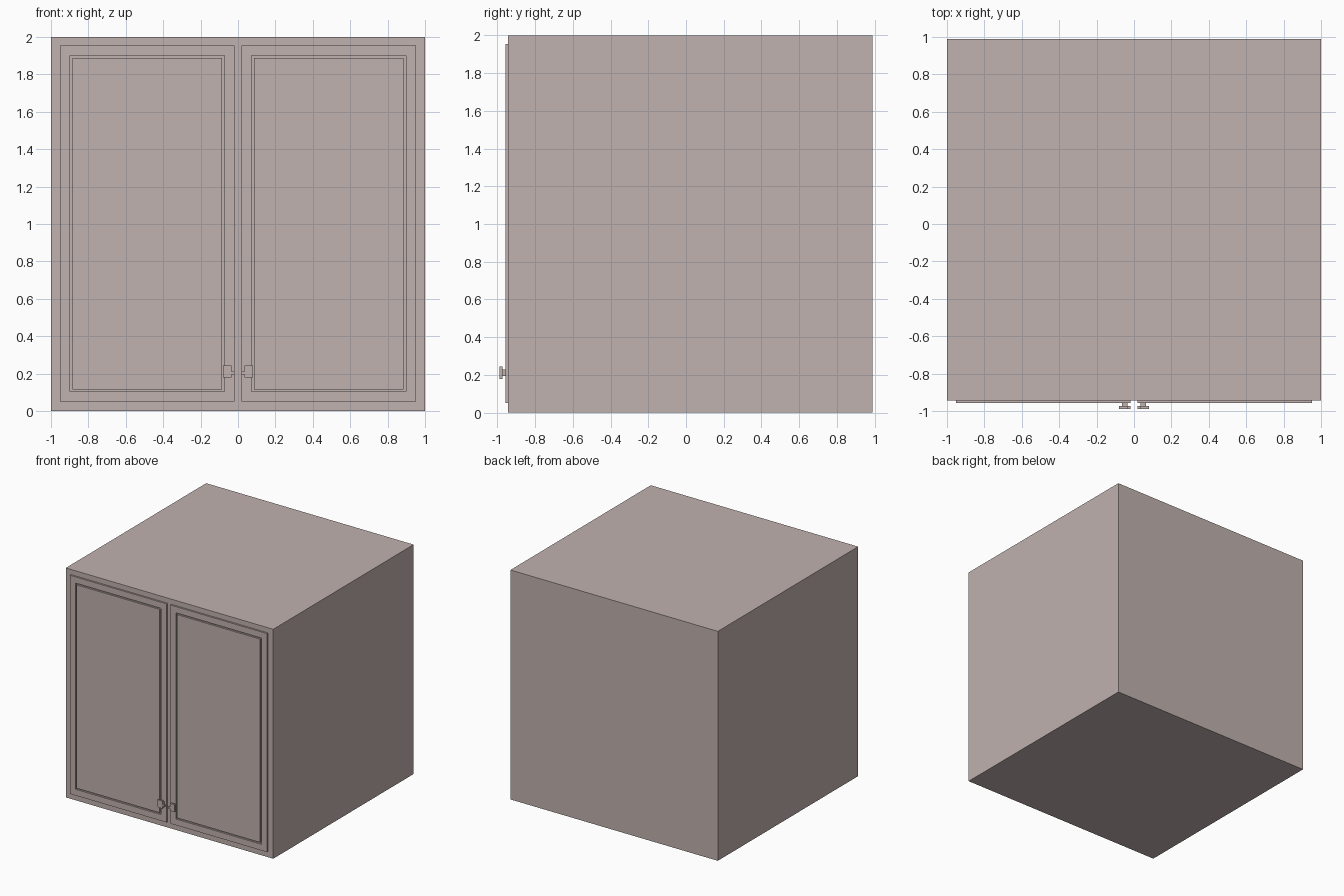
import bpy, bmesh

if "Cube" in bpy.data.objects:
    bpy.data.objects.remove(bpy.data.objects["Cube"])

# Single painted finish
paint = bpy.data.materials.new("warm_grey_paint")
paint.diffuse_color = (0.53, 0.445, 0.432, 1)
paint.use_nodes = True
paint.node_tree.nodes["Principled BSDF"].inputs["Base Color"].default_value = paint.diffuse_color

BODY_FRONT, DOOR_FRONT, KNOB_BACK, KNOB_FRONT = -0.943, -0.958, -0.974, -0.99


def finish(name, bm):
    bmesh.ops.recalc_face_normals(bm, faces=bm.faces)
    mesh = bpy.data.meshes.new(name)
    bm.to_mesh(mesh)
    bm.free()
    mesh.materials.append(paint)
    obj = bpy.data.objects.new(name, mesh)
    bpy.context.collection.objects.link(obj)
    return obj


def box(name, x0, x1, y0, y1, z0, z1):
    bm = bmesh.new()
    bmesh.ops.create_cube(bm, size=1)
    for v in bm.verts:
        v.co.x = x1 if v.co.x > 0 else x0
        v.co.y = y1 if v.co.y > 0 else y0
        v.co.z = z1 if v.co.z > 0 else z0
    return finish(name, bm)


def extruded(name, points, y0, y1):
    """Extrude an (x, z) outline from y0 to y1."""
    bm = bmesh.new()
    face = bm.faces.new([bm.verts.new((x, y0, z)) for x, z in points])
    new = bmesh.ops.extrude_face_region(bm, geom=[face])["geom"]
    for v in new:
        if isinstance(v, bmesh.types.BMVert):
            v.co.y = y1
    return finish(name, bm)


def door(name, s):
    """Slab with a narrow groove around a flush centre panel."""
    bm = bmesh.new()
    xs, zs = sorted((s * 0.018, s * 0.951)), (0.05, 1.955)
    bmesh.ops.create_cube(bm, size=1)
    for v in bm.verts:
        v.co.x = xs[v.co.x > 0]
        v.co.y = BODY_FRONT if v.co.y > 0 else DOOR_FRONT
        v.co.z = zs[v.co.z > 0]
    bm.normal_update()
    face = min(bm.faces, key=lambda f: f.calc_center_median().y)
    # frame edge, sunken groove wall, groove floor, raised panel wall
    for width, depth in ((0.076, 0), (0, -0.013), (0.018, 0), (0, 0.013)):
        if width:
            bmesh.ops.inset_region(bm, faces=[face], thickness=width)
        else:
            new = bmesh.ops.extrude_discrete_faces(bm, faces=[face])["faces"]
            face = new[0]
            for v in face.verts:
                v.co.y -= depth
        bm.normal_update()
    return finish(name, bm)


# Cabinet carcass
box("cabinet_body", -1, 1, BODY_FRONT, 0.99, 0, 2)

# Mirrored doors and handles
for side, s in (("left", -1), ("right", 1)):
    door(side + "_door", s)
    sx = sorted((s * 0.036, s * 0.064))
    box(side + "_handle_stem", *sx, KNOB_BACK, DOOR_FRONT, 0.193, 0.228)
    # handle plate with a small tab towards the middle
    outline = [(0.081, 0.178), (0.036, 0.178), (0.036, 0.196), (0.018, 0.196),
               (0.018, 0.211), (0.036, 0.211), (0.036, 0.243), (0.081, 0.243)]
    extruded(side + "_handle_plate", [(s * x, z) for x, z in outline],
             KNOB_FRONT, KNOB_BACK)
